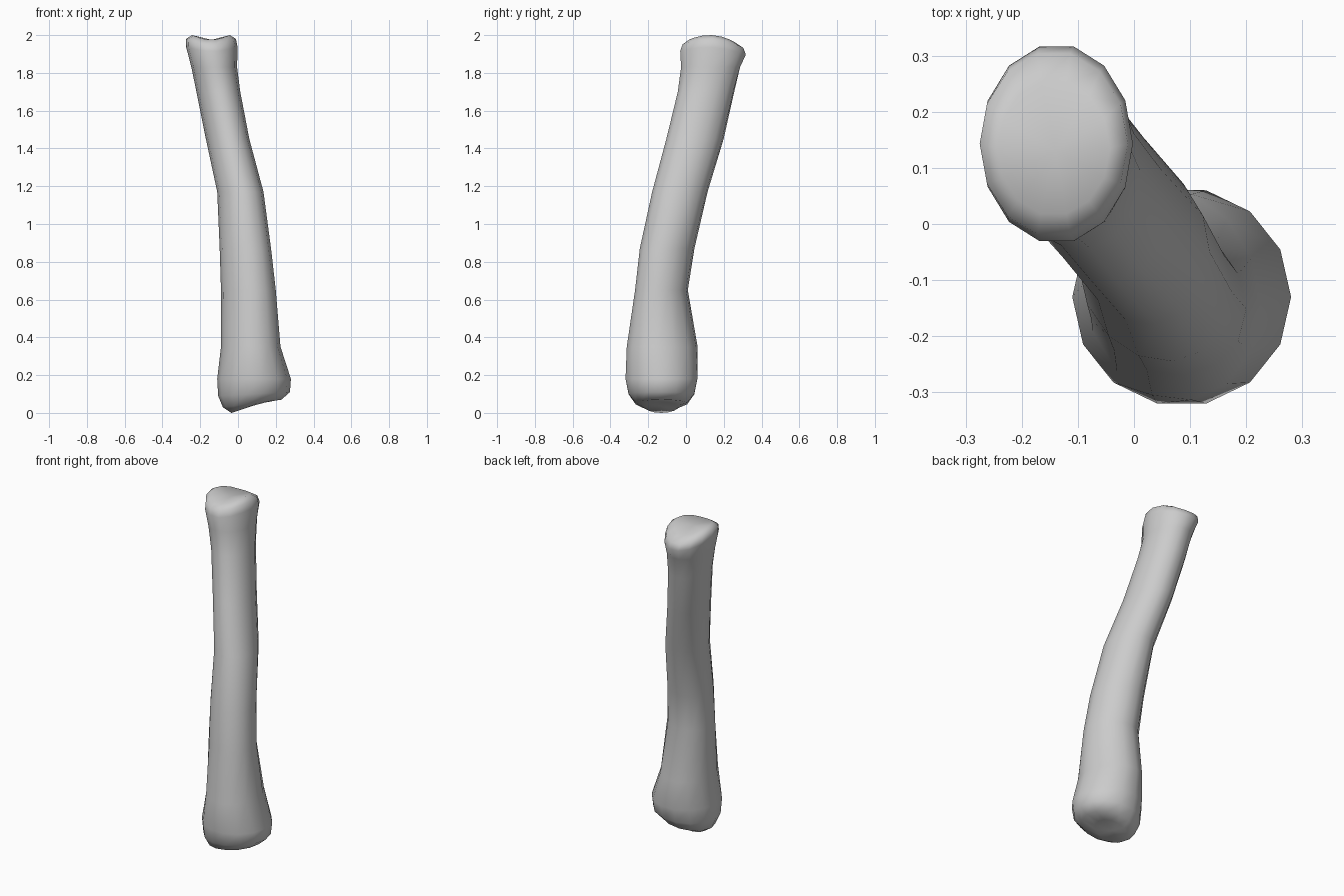
import bpy, bmesh
from math import sin, cos, pi, radians

cube = bpy.data.objects.get("Cube")
if cube:
    bpy.data.objects.remove(cube, do_unlink=True)

# One plain bone-grey material
mat = bpy.data.materials.new("bone_grey")
mat.use_nodes = True
colour = (0.6, 0.6, 0.6, 1)
mat.diffuse_color = colour
mat.node_tree.nodes["Principled BSDF"].inputs["Base Color"].default_value = colour

SIDES = 14

# Shaft sections: height, x min, x max, y min, y max, skew
SHAFT = [
    (0.18, -0.11, 0.28, -0.325, 0.065, 0.0),
    (0.35, -0.09, 0.225, -0.315, 0.063, 0.1),
    (0.65, -0.09, 0.20, -0.27, 0.01, 0.15),
    (0.87, -0.097, 0.175, -0.245, 0.045, 0.15),
    (1.17, -0.11, 0.135, -0.18, 0.115, 0.12),
    (1.45, -0.17, 0.06, -0.105, 0.2, 0.12),
    (1.70, -0.22, 0.012, -0.045, 0.257, 0.08),
    (1.83, -0.247, -0.005, -0.03, 0.29, 0.0),
]


def section(bm, cx, cy, rx, ry, height, skew=0.0):
    """One closed loop; height is a function of the angle."""
    ring = []
    for i in range(SIDES):
        t = 2 * pi * i / SIDES
        ring.append(bm.verts.new((cx + rx * cos(t), cy + ry * sin(t - skew), height(t))))
    return ring


bm = bmesh.new()
rings = []

# Rounded lower end, with a low knob toward the right side
rings.append(section(bm, 0.055, -0.13, 0.09, 0.085, lambda t: 0.03 + 0.03 * cos(t)))
rings.append(section(bm, 0.075, -0.13, 0.155, 0.14, lambda t: 0.05 + 0.02 * cos(t)))
rings.append(section(bm, 0.085, -0.13, 0.19, 0.178, lambda t: 0.10 + 0.01 * cos(t)))

# Curved shaft
for z, x0, x1, y0, y1, skew in SHAFT:
    rings.append(section(bm, (x0 + x1) / 2, (y0 + y1) / 2, (x1 - x0) / 2, (y1 - y0) / 2,
                         lambda t, z=z: z, skew))

# Saddle-shaped upper end: high at the sides, low at front and back
rings.append(section(bm, -0.138, 0.143, 0.136, 0.178,
                     lambda t: 1.92 + 0.015 * cos(2 * t) - 0.01 * sin(t)))
rings.append(section(bm, -0.143, 0.143, 0.132, 0.165,
                     lambda t: 1.96 + 0.02 * cos(2 * t) - 0.01 * sin(t)))
rings.append(section(bm, -0.143, 0.135, 0.1, 0.12,
                     lambda t: 1.985 + 0.015 * cos(2 * t) - 0.005 * sin(t)))

# Skin the loops and close both ends
for low, high in zip(rings, rings[1:]):
    for i in range(SIDES):
        j = (i + 1) % SIDES
        bm.faces.new((low[i], low[j], high[j], high[i]))
for ring, tip in ((rings[0], (0.05, -0.13, 0.035)), (rings[-1], (-0.14, 0.13, 1.975))):
    centre = bm.verts.new(tip)
    for i in range(SIDES):
        bm.faces.new((ring[i], ring[(i + 1) % SIDES], centre))
bmesh.ops.recalc_face_normals(bm, faces=bm.faces)

mesh = bpy.data.meshes.new("long_bone")
bm.to_mesh(mesh)
bm.free()
mesh.materials.append(mat)
bone = bpy.data.objects.new("long_bone", mesh)
bpy.context.collection.objects.link(bone)

# Smooth shading throughout
bpy.ops.object.select_all(action="DESELECT")
bone.select_set(True)
bpy.context.view_layer.objects.active = bone
bpy.ops.object.shade_smooth_by_angle(angle=radians(80))
